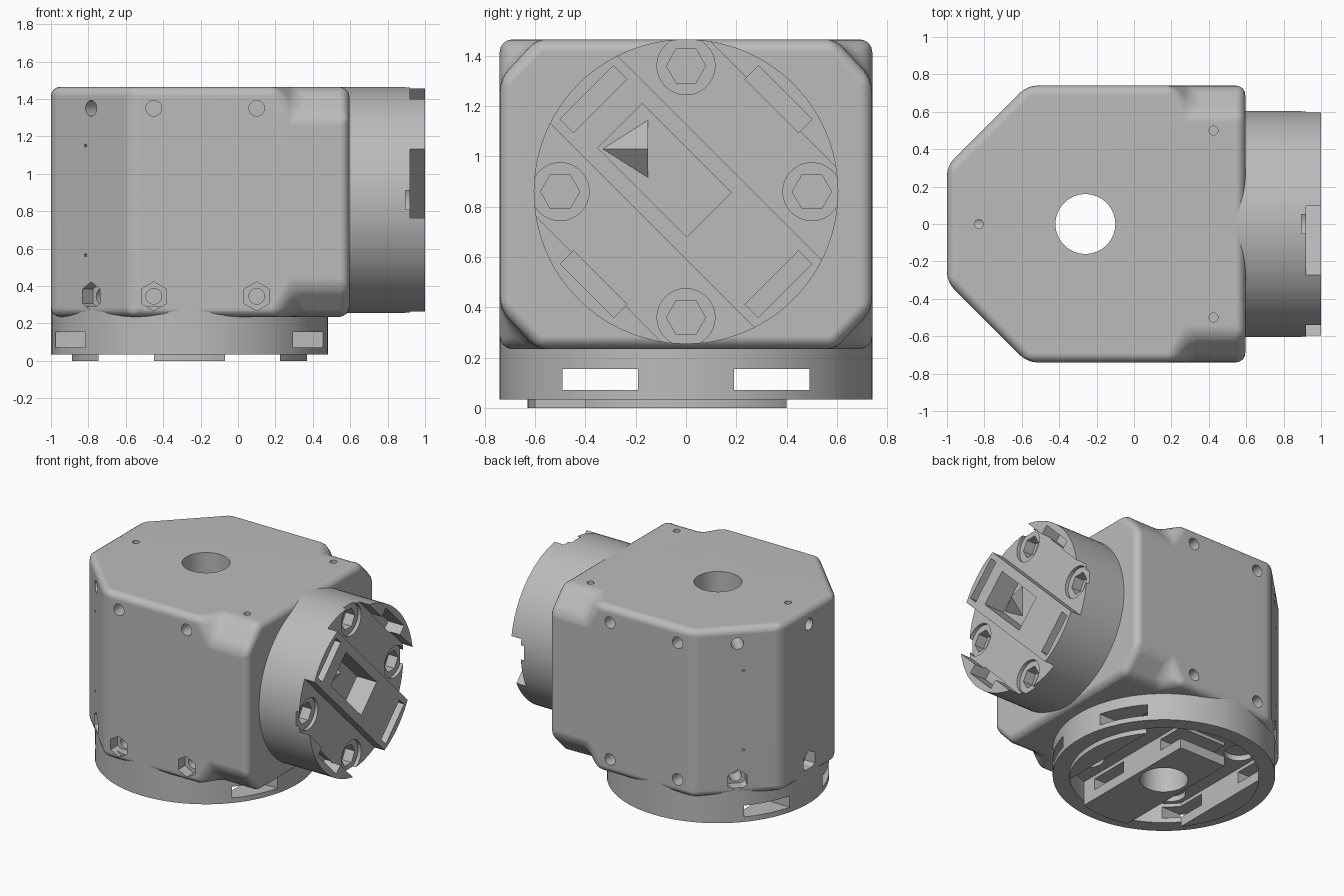
import bpy, bmesh, math
from mathutils import Vector

if "Cube" in bpy.data.objects:
    bpy.data.objects.remove(bpy.data.objects["Cube"], do_unlink=True)

grey = bpy.data.materials.new("plain_grey")
grey.use_nodes = True
grey.diffuse_color = (0.5, 0.5, 0.5, 1)
grey.node_tree.nodes["Principled BSDF"].inputs["Base Color"].default_value = (0.5, 0.5, 0.5, 1)

BX = -0.26            # centre of the base and the vertical bore
CZ = 0.86             # height of the side connector axis
MID = 0.85            # middle height of the housing
R2 = math.sqrt(0.5)


def make(name, bm):
    bmesh.ops.recalc_face_normals(bm, faces=bm.faces)
    mesh = bpy.data.meshes.new(name)
    bm.to_mesh(mesh)
    bm.free()
    mesh.materials.append(grey)
    ob = bpy.data.objects.new(name, mesh)
    bpy.context.collection.objects.link(ob)
    return ob


def hull(name, points):
    bm = bmesh.new()
    for p in points:
        bm.verts.new(p)
    bmesh.ops.convex_hull(bm, input=bm.verts)
    return make(name, bm)


def prism(name, pts, axis, lo, hi):
    """Extrude a flat profile along one axis."""
    place = {"x": lambda a, b, t: (t, a, b),
             "y": lambda a, b, t: (a, t, b),
             "z": lambda a, b, t: (a, b, t)}[axis]
    bm = bmesh.new()
    low = [bm.verts.new(place(a, b, lo)) for a, b in pts]
    high = [bm.verts.new(place(a, b, hi)) for a, b in pts]
    bm.faces.new(low)
    bm.faces.new(high)
    for i in range(len(pts)):
        j = (i + 1) % len(pts)
        bm.faces.new((low[i], low[j], high[j], high[i]))
    return make(name, bm)


def circle(a, b, r, n=64):
    return [(a + r * math.sin(2 * math.pi * i / n), b + r * math.cos(2 * math.pi * i / n))
            for i in range(n)]


def box(a0, a1, b0, b1):
    return [(a0, b0), (a1, b0), (a1, b1), (a0, b1)]


def drill(point, normal, r, depth, sides=24):
    """Cutter that enters the surface at a point, against its normal."""
    bm = bmesh.new()
    bmesh.ops.create_cone(bm, cap_ends=True, segments=sides, radius1=r, radius2=r, depth=2 * depth)
    n = Vector(normal).normalized()
    bmesh.ops.transform(bm, matrix=n.to_track_quat("Z", "Y").to_matrix().to_4x4(), verts=bm.verts)
    bmesh.ops.translate(bm, vec=Vector(point), verts=bm.verts)
    return make("cutter", bm)


def apply(ob, kind, **settings):
    mod = ob.modifiers.new(kind.lower(), kind)
    for key, value in settings.items():
        setattr(mod, key, value)
    bpy.context.view_layer.objects.active = ob
    bpy.ops.object.modifier_apply(modifier=mod.name)


def cut(ob, cutter):
    cutter.hide_render = True
    apply(ob, "BOOLEAN", operation="DIFFERENCE", solver="EXACT", object=cutter)
    bpy.data.objects.remove(cutter, do_unlink=True)


def finish(ob):
    bpy.ops.object.select_all(action="DESELECT")
    ob.select_set(True)
    bpy.context.view_layer.objects.active = ob
    bpy.ops.object.shade_smooth_by_angle(angle=math.radians(30))
    apply(ob, "WEIGHTED_NORMAL", keep_sharp=True)


# Housing: block with two chamfered corners and clipped edges by the connector
plan = [(-1, -0.31), (-0.57, -0.74), (0.595, -0.74), (0.595, 0.74), (-0.57, 0.74), (-1, 0.31)]
housing = prism("housing", plan, "z", 0.235, 1.465)
for sy in (1, -1):
    for sz in (1, -1):
        tri = [(0.3, 0.49, 0.725), (0.3, 0.84, 0.35), (0, 0.9, 0.78)]
        cut(housing, hull("cutter", [(x, sy * y, MID + sz * z) for a, y, z in tri for x in (a, 0.9)]))
apply(housing, "BEVEL", width=0.05, segments=4, limit_method="ANGLE", angle_limit=math.radians(25))

# Bolt holes above and nut pockets below on every upright side
sides = [((x, s * 0.74), (0, s)) for x in (-0.45, 0.1) for s in (1, -1)]
sides += [((-0.785, s * 0.525), (-1, s)) for s in (1, -1)] + [((-1, 0), (-1, 0))]
for (x, y), (nx, ny) in sides:
    n = (nx, ny, 0)
    cut(housing, drill((x, y, 1.35), n, 0.042, 0.2))
    plain_back = ny > 0 and nx == 0
    if not plain_back:
        cut(housing, drill((x, y, 0.345), n, 0.077, 0.08, 6))
    cut(housing, drill((x, y, 0.345), n, 0.042, 0.2))
    if nx and ny:
        for z in (0.565, 1.15):
            cut(housing, drill((x - 0.03, y - ny * 0.03, z), n, 0.009, 0.1, 8))
for x, y in ((-0.83, 0), (0.425, 0.5), (0.425, -0.5)):
    cut(housing, drill((x, y, 1.465), (0, 0, 1), 0.024, 0.15))
cut(housing, prism("cutter", circle(BX, 0, 0.16), "z", 0.1, 1.6))
finish(housing)


# Side connector: a drum whose face carries a diagonal band and two lips
def tilted(u0, u1, v0, v1):
    return [((u + v) * R2, CZ + (v - u) * R2) for u, v in box(u0, u1, v0, v1)]


drum = prism("side_connector", circle(0, CZ, 0.605, 96), "x", 0.54, 1.0)
for s in (1, -1):
    near, far = sorted((s * 0.19, s * 0.49))
    cut(drum, prism("cutter", tilted(-0.8, 0.8, near, far), "x", 0.92, 1.1))
    near, far = sorted((s * 0.482, s * 0.557))
    cut(drum, prism("cutter", tilted(near, far, -0.15, 0.15), "x", 0.87, 1.1))
    cut(drum, prism("cutter", tilted(-0.15, 0.15, near, far), "x", 0.87, 1.1))
cut(drum, prism("cutter", tilted(-0.37, 0.13, -0.125, 0.125), "x", 0.84, 1.1))

# Screw seats with hexagon sockets
for y, z in ((0.5, 0), (-0.5, 0), (0, 0.5), (0, -0.5)):
    cut(drum, prism("cutter", circle(y, CZ + z, 0.115, 48), "x", 0.895, 1.1))
    hexagon = [(y + b, CZ + z + a) for a, b in circle(0, 0, 0.078, 6)]
    cut(drum, prism("cutter", hexagon, "x", 0.82, 1.1))
finish(drum)

# Pointed wedge inside the pocket
finish(hull("pocket_wedge", [(0.835, -0.34, 1.03), (0.835, -0.15, 1.15),
                             (0.835, -0.15, 0.91), (0.94, -0.15, 1.03)]))


# Base ring with a hollow underside and side windows
def cut_windows(ob):
    for s in (1, -1):
        near, far = sorted((s * 0.19, s * 0.49))
        cut(ob, prism("cutter", box(near, far, 0.072, 0.155), "x", -1.2, 0.7))


base = prism("base_ring", circle(BX, 0, 0.74, 96), "z", 0.035, 0.29)
cut(base, prism("cutter", circle(BX, 0, 0.63, 96), "z", -0.1, 0.18))
cut_windows(base)
for sx in (1, -1):
    for sy in (1, -1):
        centre = circle(BX + sx * 0.354, sy * 0.354, 0.1, 32)
        cut(base, prism("cutter", centre, "z", 0, 0.22))
cut(base, prism("cutter", circle(BX, 0, 0.16), "z", -0.1, 0.5))
finish(base)

# Underside band and lips, matching the side connector
for name, x0, x1 in (("base_band", -0.19, 0.19), ("base_left_lip", 0.485, 0.628),
                     ("base_right_lip", -0.628, -0.485)):
    xs = [x0 + (x1 - x0) * i / 12 for i in range(13)]
    half = [math.sqrt(0.63 ** 2 - x * x) for x in xs]
    pts = [(BX + x, -h) for x, h in zip(xs, half)]
    pts += [(BX + x, min(h, 0.4)) for x, h in reversed(list(zip(xs, half)))]
    part = prism(name, pts, "z", 0, 0.2)
    cut_windows(part)
    if name == "base_band":
        cut(part, prism("cutter", circle(BX, 0, 0.16), "z", -0.1, 0.5))
    finish(part)
